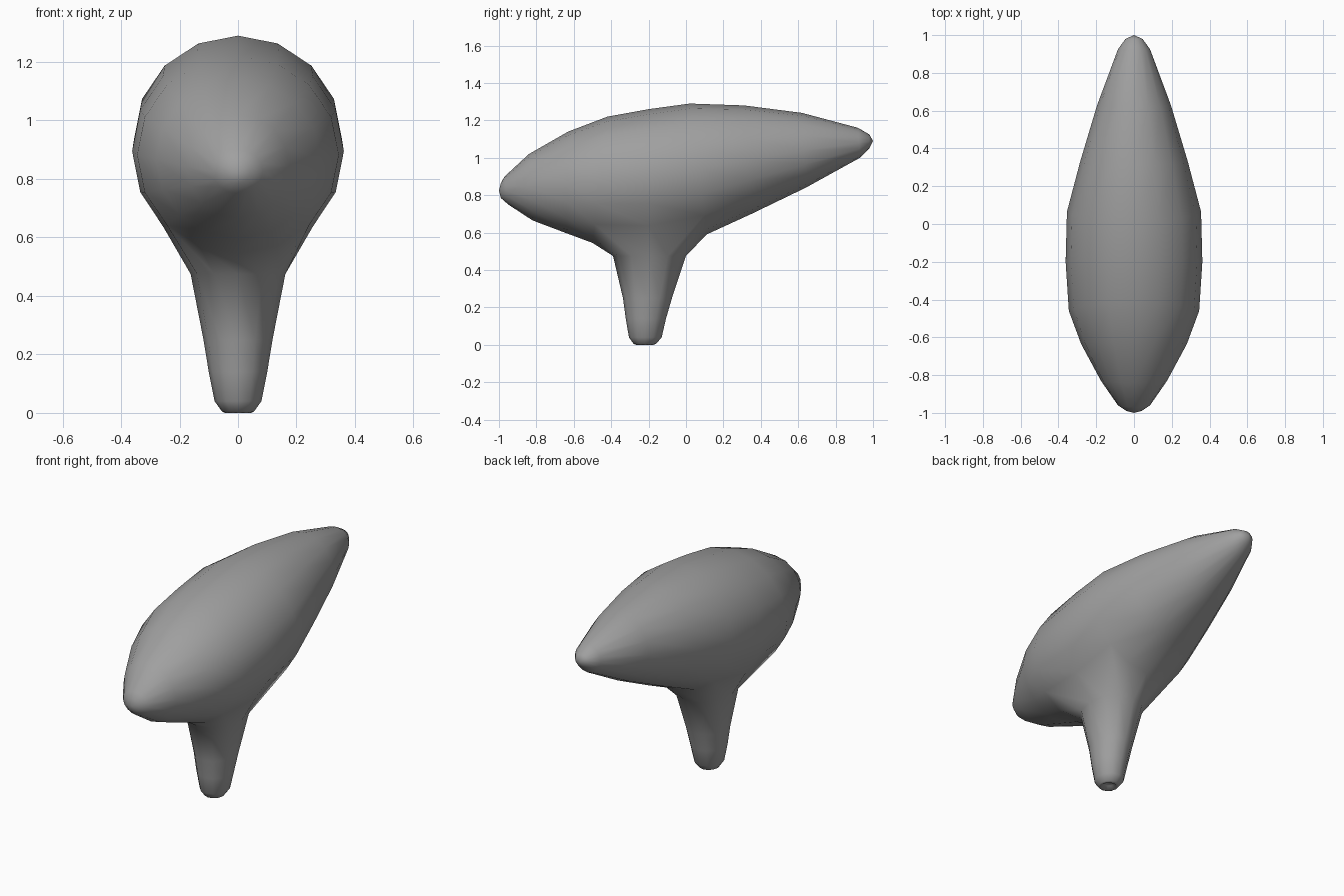
import bpy, bmesh
from math import sin, cos, pi, radians

if "Cube" in bpy.data.objects:
    bpy.data.objects.remove(bpy.data.objects["Cube"], do_unlink=True)

# Single grey material
grey = bpy.data.materials.new("plain grey")
grey.use_nodes = True
colour = (0.35, 0.35, 0.35, 1)
grey.diffuse_color = colour
grey.node_tree.nodes["Principled BSDF"].inputs["Base Color"].default_value = colour

bm = bmesh.new()


def bridge(a, b):
    n = len(a)
    return [bm.faces.new((a[i], a[(i + 1) % n], b[(i + 1) % n], b[i])) for i in range(n)]


# Body cross-sections: y at top, y at bottom, z top, z bottom, half width
SIDES = 16
sections = [
    (-0.99, -0.99, 0.865, 0.785, 0.04),
    (-0.97, -0.95, 0.90, 0.75, 0.085),
    (-0.84, -0.82, 1.02, 0.665, 0.175),
    (-0.63, -0.64, 1.14, 0.597, 0.28),
    (-0.42, -0.50, 1.22, 0.545, 0.345),
    (-0.20, -0.20, 1.26, 0.53, 0.362),
    (0.02, 0.11, 1.29, 0.59, 0.355),
    (0.31, 0.35, 1.28, 0.70, 0.285),
    (0.62, 0.64, 1.24, 0.84, 0.195),
    (0.92, 0.93, 1.16, 1.00, 0.085),
    (0.98, 0.98, 1.125, 1.05, 0.045),
]
rings = []
for y_top, y_bot, top, bottom, half in sections:
    ring = []
    for k in range(SIDES):
        a = 2 * pi * k / SIDES
        t = (1 - cos(a)) / 2
        ring.append(bm.verts.new((half * sin(a), y_top + (y_bot - y_top) * t,
                                  top + (bottom - top) * t)))
    rings.append(ring)
strips = [bridge(a, b) for a, b in zip(rings, rings[1:])]

# Rounded nose and tail tips
for ring, y, z in ((rings[0], -1.0, 0.825), (rings[-1], 1.0, 1.09)):
    tip = bm.verts.new((0, y, z))
    for i in range(SIDES):
        bm.faces.new((ring[i], ring[(i + 1) % SIDES], tip))

# Opening in the underside, where the leg grows out of the body
front, middle, back = rings[4:7]
opening = [front[8], front[7], front[6], middle[6], back[6], back[7],
           back[8], back[9], back[10], middle[10], front[10], front[9]]
bmesh.ops.delete(bm, geom=[f for s in strips[4:6] for f in s[6:10]], context='FACES')

# Leg rings: z, front y, back y, half width; the last ones form the foot recess
leg = [(0.475, -0.39, 0.00, 0.162), (0.25, -0.337, -0.075, 0.118),
       (0.14, -0.322, -0.107, 0.10), (0.04, -0.305, -0.13, 0.08),
       (0.005, -0.28, -0.16, 0.055), (0.0, -0.265, -0.175, 0.045),
       (0.02, -0.245, -0.195, 0.025)]
previous = opening
for z, y0, y1, half in leg:
    ring = []
    for k in range(12):
        a = 2 * pi * k / 12
        ring.append(bm.verts.new((half * sin(a), (y0 + y1) / 2 - (y1 - y0) / 2 * cos(a), z)))
    bridge(previous, ring)
    previous = ring
bm.faces.new(previous)

bmesh.ops.delete(bm, geom=[v for v in bm.verts if not v.link_faces], context='VERTS')
bmesh.ops.recalc_face_normals(bm, faces=bm.faces)

mesh = bpy.data.meshes.new("body_with_leg")
bm.to_mesh(mesh)
bm.free()
mesh.materials.append(grey)
body = bpy.data.objects.new("body_with_leg", mesh)
bpy.context.collection.objects.link(body)

# Smooth shading over the whole form
bpy.context.view_layer.objects.active = body
body.select_set(True)
bpy.ops.object.shade_smooth_by_angle(angle=radians(75))
